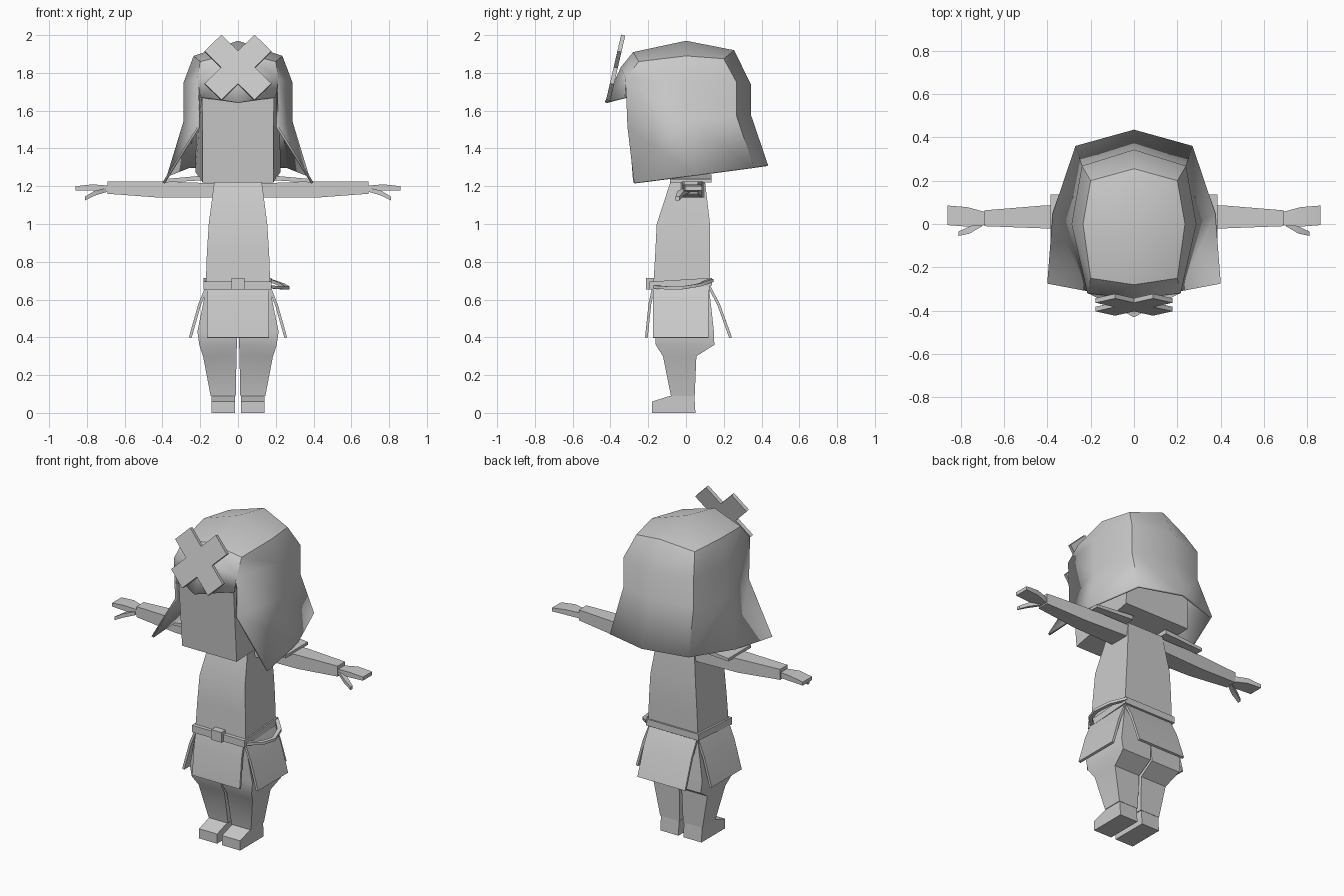
import bpy, bmesh, math
from mathutils import Matrix, Vector

if "Cube" in bpy.data.objects:
    bpy.data.objects.remove(bpy.data.objects["Cube"])

grey = bpy.data.materials.new("plain grey")
grey.diffuse_color = (0.6, 0.6, 0.6, 1)
grey.use_nodes = True
grey.node_tree.nodes["Principled BSDF"].inputs["Base Color"].default_value = grey.diffuse_color


def finish(name, bm, smooth=True, mirror=False, thick=0):
    bmesh.ops.recalc_face_normals(bm, faces=bm.faces)
    me = bpy.data.meshes.new(name)
    bm.to_mesh(me)
    bm.free()
    me.materials.append(grey)
    ob = bpy.data.objects.new(name, me)
    bpy.context.collection.objects.link(ob)
    bpy.context.view_layer.objects.active = ob
    ob.select_set(True)
    if smooth:
        bpy.ops.object.shade_smooth_by_angle(angle=math.radians(32))
    ob.select_set(False)
    if mirror:
        m = ob.modifiers.new("mirror", 'MIRROR')
        m.use_clip = True
    if thick:
        s = ob.modifiers.new("thickness", 'SOLIDIFY')
        s.thickness = thick
        s.offset = -1
    return ob


def loft(name, rings, caps=True, **kw):
    """Bridge a series of equal-length closed rings."""
    bm = bmesh.new()
    rows = [[bm.verts.new(p) for p in r] for r in rings]
    n = len(rows[0])
    for a, b in zip(rows, rows[1:]):
        for i in range(n):
            bm.faces.new((a[i], a[(i + 1) % n], b[(i + 1) % n], b[i]))
    if caps:
        bm.faces.new(rows[0])
        bm.faces.new(rows[-1])
    return finish(name, bm, **kw)


def flat(x0, x1, y0, y1, z0, z1=None):
    """Rectangle facing up; z0 at the front edge, z1 at the back edge."""
    z1 = z0 if z1 is None else z1
    return [(x0, y0, z0), (x1, y0, z0), (x1, y1, z1), (x0, y1, z1)]


def across(x, y0, y1, z0, z1):
    """Rectangle facing sideways."""
    return [(x, y0, z0), (x, y1, z0), (x, y1, z1), (x, y0, z1)]


# Head: box, wider at the back, under the helmet
loft("head", [
    [(-.187, -.28, 1.22), (.187, -.28, 1.22), (.225, .2, 1.275), (-.225, .2, 1.275)],
    [(-.19, -.318, 1.72), (.19, -.318, 1.72), (.22, .2, 1.72), (-.22, .2, 1.72)]])

# Helmet: half shell, columns run front corner, side, back corner, back centre
rows = [
    [(.2, -.25, 1.86), (.235, 0, 1.89), (.2, .2, 1.875), (0, .255, 1.92)],
    [(.215, -.32, 1.77), (.288, 0, 1.75), (.24, .268, 1.75), (0, .343, 1.74)],
    [(.215, -.31, 1.515), (.288, 0, 1.545), (.24, .268, 1.57), (0, .343, 1.58)],
    [(.4, -.275, 1.22), (.375, .05, 1.26), (.27, .36, 1.30), (0, .435, 1.31)]]
bm = bmesh.new()
V = [[bm.verts.new(p) for p in r] for r in rows]
for a, b in zip(V, V[1:]):
    for i in range(3):
        bm.faces.new((a[i], a[i + 1], b[i + 1], b[i]))
apex, brow, fore, peak, tip = [bm.verts.new(p) for p in (
    (0, 0, 1.97), (0, -.28, 1.91), (0, -.345, 1.83), (0, -.43, 1.645), (.2, -.325, 1.672))]
bm.faces.new((apex, V[0][1], V[0][2], V[0][3]))
bm.faces.new((apex, brow, V[0][0], V[0][1]))
bm.faces.new((brow, fore, V[1][0], V[0][0]))
bm.faces.new((fore, peak, tip, V[1][0]))
finish("helmet", bm, mirror=True, thick=.014)

# Helmet emblem: two crossed bars on a tilted plate
bm = bmesh.new()
h, w = .187, .063
cross = [(w, w), (w, h), (-w, h), (-w, w), (-h, w), (-h, -w),
         (-w, -w), (-w, -h), (w, -h), (w, -w), (h, -w), (h, w)]
face = bm.faces.new([bm.verts.new((x, 0, z)) for x, z in cross])
ext = bmesh.ops.extrude_face_region(bm, geom=[face])
bmesh.ops.translate(bm, vec=(0, .022, 0),
                    verts=[v for v in ext["geom"] if isinstance(v, bmesh.types.BMVert)])
bm.transform(Matrix.Translation((0, -.383, 1.83)) @ Matrix.Rotation(math.radians(-13), 4, 'X')
             @ Matrix.Rotation(math.radians(45), 4, 'Y'))
finish("cross_emblem", bm, smooth=False)

# Torso
loft("torso", [flat(-.172, .172, -.175, .125, .64), flat(-.165, .165, -.163, .128, .84),
               flat(-.155, .155, -.155, .127, 1.0), flat(-.125, .125, -.08, .10, 1.23)])

# Arms, hands, thumbs and shoulder plates
loft("arm", [across(.1, -.03, .1, 1.14, 1.215), across(.42, -.02, .085, 1.14, 1.225),
             across(.69, -.01, .063, 1.16, 1.225)], mirror=True)
loft("hand", [across(.685, -.005, .055, 1.168, 1.203), across(.77, -.012, .078, 1.178, 1.21),
              across(.86, -.005, .085, 1.178, 1.2)], mirror=True)
loft("thumb", [across(.70, -.01, .02, 1.168, 1.19), across(.76, -.045, -.012, 1.15, 1.175),
               across(.81, -.055, -.035, 1.125, 1.145)], mirror=True)
loft("shoulder_plate", [across(.12, -.085, .135, 1.235, 1.262),
                        across(.385, -.085, .135, 1.22, 1.238)], mirror=True)

# Belt, buckle and the loose strap on one hip
loft("belt", [flat(-.182, .178, -.192, .138, .652, .675), flat(-.182, .178, -.192, .138, .695, .715)])
loft("buckle", [flat(-.035, .035, -.212, -.17, .652), flat(-.035, .035, -.212, -.17, .715)])
path = [(.165, -.17, .665), (.235, -.10, .66), (.26, -.02, .66), (.235, .07, .675), (.17, .135, .70)]
rings = []
for x, y, z in path:
    d = Vector((x - .12, y, 0)).normalized() * .012
    rings.append([(x - d.x, y - d.y, z - .006), (x + d.x, y + d.y, z - .006),
                  (x + d.x, y + d.y, z + .01), (x - d.x, y - d.y, z + .01)])
loft("loose_strap", rings)


# Skirt panels: top, fold and hem of a thin board, given as distance out and height
def panel(name, prof, a0, a1, turn, t=.014):
    rot = Matrix.Rotation(math.radians(turn), 4, 'Z')
    ring = lambda o, z: [rot @ Vector(p) for p in (
        (a0, -o, z), (a1, -o, z), (a1, t - o, z - .004), (a0, t - o, z - .004))]
    loft(name, [ring(o, z) for o, z in prof])


panel("front_panel", [(.178, .67), (.198, .58), (.217, .40)], -.163, .163, 0)
panel("back_panel", [(.13, .67), (.18, .575), (.243, .40)], -.163, .163, 180)
panel("right_panel", [(.172, .67), (.212, .57), (.26, .40)], -.175, .12, 90)
panel("left_panel", [(.172, .67), (.212, .57), (.26, .40)], -.12, .175, -90)

# Trousers
loft("trouser_leg", [flat(0, .168, -.168, .122, .66), flat(.003, .215, -.165, .148, .43),
                     flat(.006, .205, -.16, .15, .36), flat(.008, .185, -.122, .055, .30),
                     flat(.012, .145, -.08, .046, .09)], mirror=True)
# Ankles and shoes
loft("ankle", [flat(.02, .138, -.08, .044, .05), flat(.02, .138, -.08, .044, .1)], mirror=True)
bm = bmesh.new()
side = [(-.18, 0), (.05, 0), (.046, .062), (.044, .09), (-.085, .09), (-.18, .06)]
face = bm.faces.new([bm.verts.new((.017, y, z)) for y, z in side])
ext = bmesh.ops.extrude_face_region(bm, geom=[face])
bmesh.ops.translate(bm, vec=(.124, 0, 0),
                    verts=[v for v in ext["geom"] if isinstance(v, bmesh.types.BMVert)])
finish("shoe", bm, smooth=False, mirror=True)
